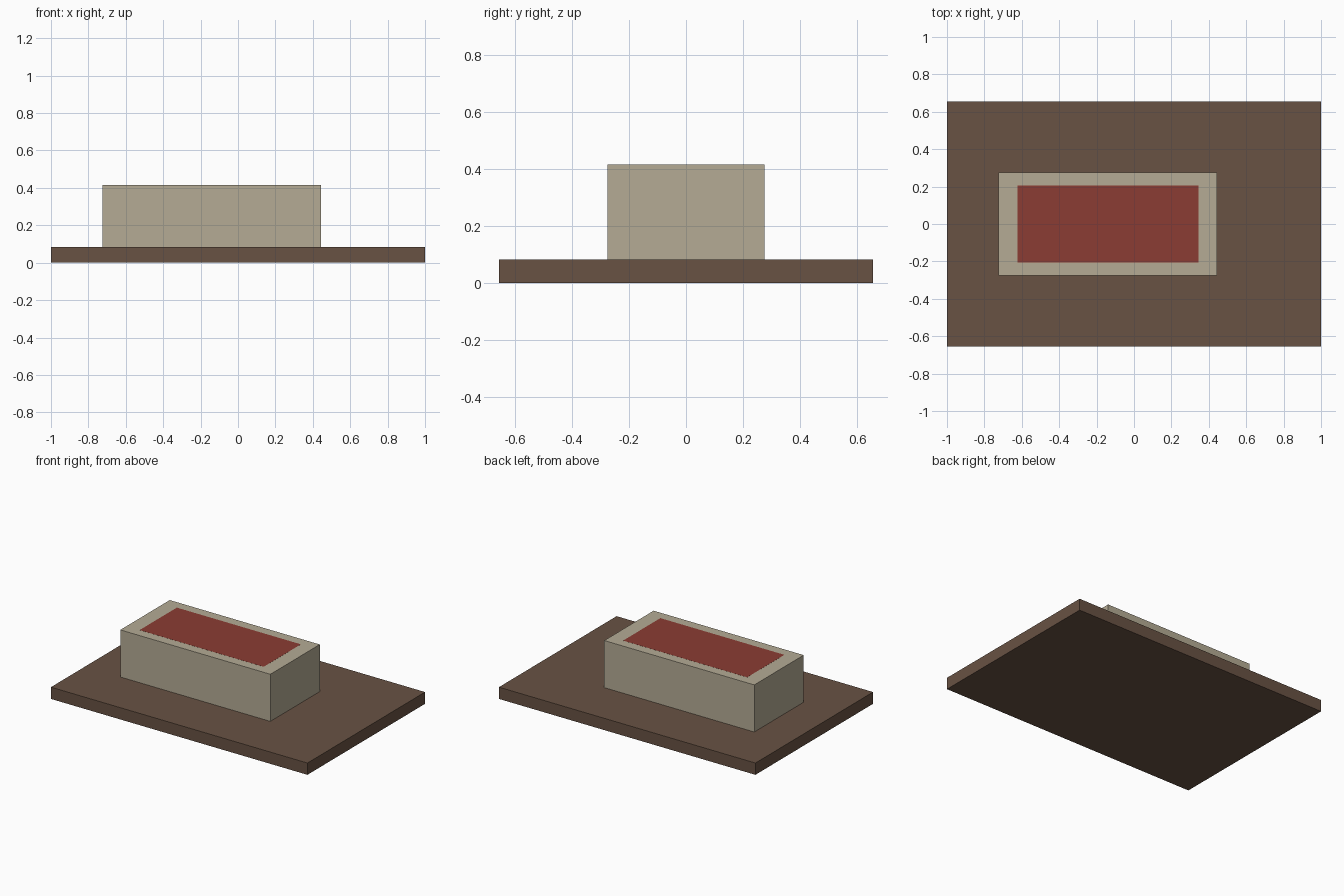
import bpy

if "Cube" in bpy.data.objects:
    bpy.data.objects.remove(bpy.data.objects["Cube"])


def box(name, x, y, z, color):
    """Box spanning the given (min, max) ranges, with a plain colour."""
    lo, hi = zip(x, y, z)
    verts = [(a, b, c) for c in (lo[2], hi[2])
             for a, b in ((lo[0], lo[1]), (hi[0], lo[1]), (hi[0], hi[1]), (lo[0], hi[1]))]
    faces = [(3, 2, 1, 0), (4, 5, 6, 7)]
    faces += [(i, (i + 1) % 4, (i + 1) % 4 + 4, i + 4) for i in range(4)]
    mesh = bpy.data.meshes.new(name)
    mesh.from_pydata(verts, [], faces)
    mat = bpy.data.materials.new(name + "_colour")
    mat.diffuse_color = (*color, 1)
    mat.use_nodes = True
    mat.node_tree.nodes["Principled BSDF"].inputs["Base Color"].default_value = mat.diffuse_color
    mesh.materials.append(mat)
    obj = bpy.data.objects.new(name, mesh)
    bpy.context.collection.objects.link(obj)
    return obj


BASE_TOP = 0.083
BLOCK_TOP = 0.415

# Wide flat base slab
box("base_slab", (-1, 1), (-0.655, 0.655), (0, BASE_TOP), (0.14, 0.085, 0.057))

# Raised block, set off towards the left
box("raised_block", (-0.725, 0.445), (-0.275, 0.275), (BASE_TOP, BLOCK_TOP), (0.46, 0.41, 0.30))

# Thin red inlay, practically flush with the top of the block
box("top_inlay", (-0.622, 0.345), (-0.207, 0.207), (BLOCK_TOP - 0.01, BLOCK_TOP + 0.0005), (0.26, 0.045, 0.033))
